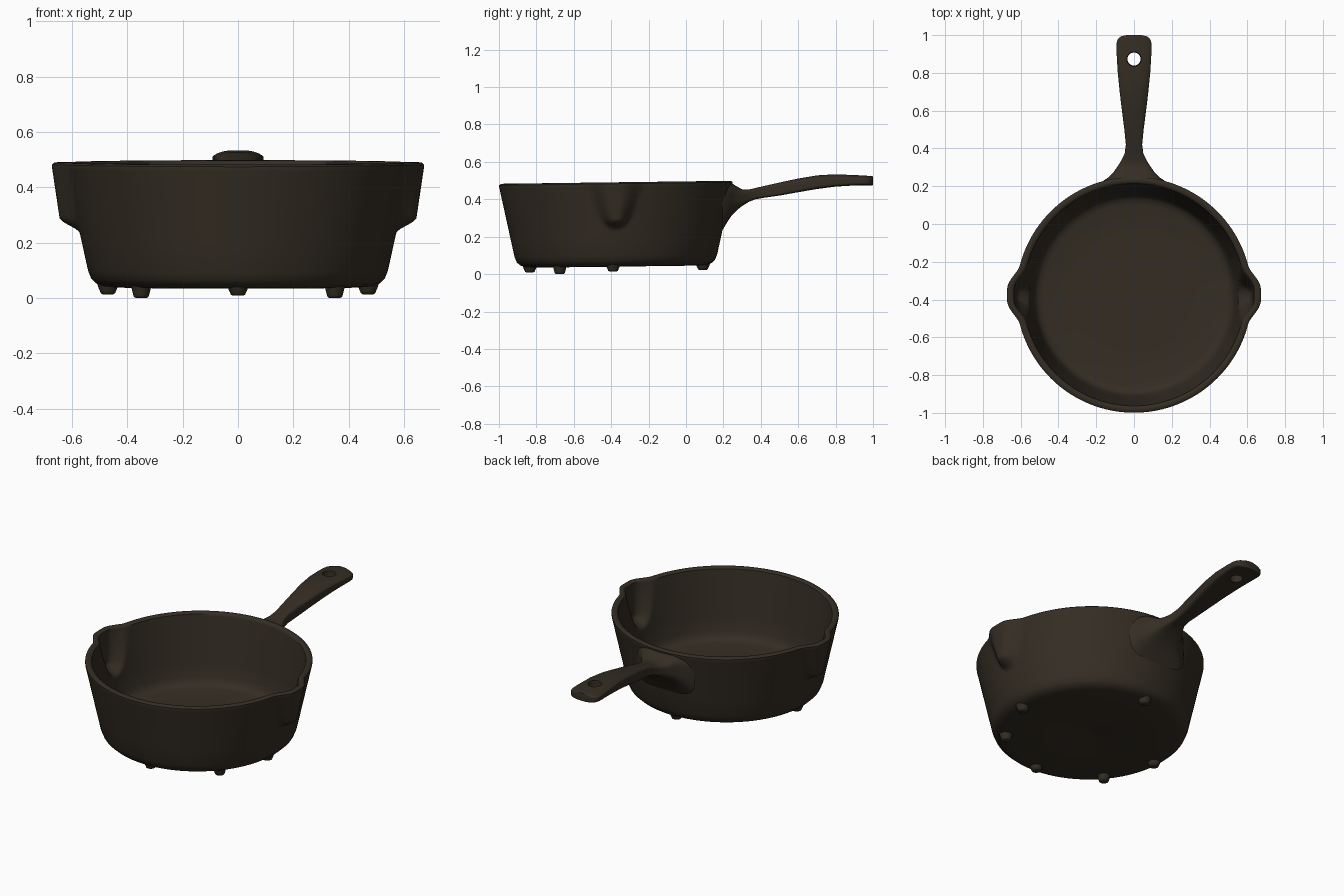
import bpy, bmesh, math
from mathutils import Vector, Matrix

old = bpy.data.objects.get("Cube")
if old:
    bpy.data.objects.remove(old, do_unlink=True)

CY = -0.375      # bowl centre along y
TILT = 0.013     # the pan leans forward slightly

iron = bpy.data.materials.new("dark seasoned iron")
iron.use_nodes = True
colour = (0.034, 0.026, 0.017, 1)
iron.diffuse_color = colour
bsdf = iron.node_tree.nodes["Principled BSDF"]
bsdf.inputs["Base Color"].default_value = colour
bsdf.inputs["Roughness"].default_value = 0.7


def finish(bm, name):
    bmesh.ops.recalc_face_normals(bm, faces=bm.faces)
    if bm.calc_volume(signed=True) < 0:
        bmesh.ops.reverse_faces(bm, faces=bm.faces)
    me = bpy.data.meshes.new(name)
    bm.to_mesh(me)
    bm.free()
    me.materials.append(iron)
    ob = bpy.data.objects.new(name, me)
    bpy.context.collection.objects.link(ob)
    return ob


def smooth(ob, angle=40):
    bpy.ops.object.select_all(action='DESELECT')
    ob.select_set(True)
    bpy.context.view_layer.objects.active = ob
    bpy.ops.object.shade_smooth_by_angle(angle=math.radians(angle))


def loft(bm, rings):
    """Skin closed rings and cap both ends."""
    for a, b in zip(rings, rings[1:]):
        n = len(a)
        for i in range(n):
            j = (i + 1) % n
            bm.faces.new((a[i], a[j], b[j], b[i]))
    bm.faces.new(rings[0])
    bm.faces.new(rings[-1])


def smoothstep(t):
    t = min(max(t, 0), 1)
    return t * t * (3 - 2 * t)


def spout(angle, z):
    """Outward bulge of the two side pouring spouts, with a round bottom."""
    t = (z - 0.235) / 0.245
    if t <= 0:
        return 0
    off = math.asin(abs(math.sin(angle))) * 0.61
    half = 0.155 * min(t, 1) ** 0.42
    depth = 0.048 + 0.07 * max(0.48 - z, 0)
    return depth * smoothstep((1 - off / half) * 1.25) * smoothstep(t * 4.4)


def steps(a, b, n):
    return [tuple(Vector(a).lerp(Vector(b), i / n)) for i in range(1, n)]


# Bowl: lathe with the spouts pushed out of the wall
outer = [(0.03, 0.05), (0.065, 0.04), (0.3, 0.04), (0.45, 0.04), (0.485, 0.043),
         (0.512, 0.053), (0.53, 0.07), (0.542, 0.1), (0.564, 0.2)]
lip = [(0.624, 0.474), (0.624, 0.483), (0.617, 0.489), (0.606, 0.491),
       (0.596, 0.489), (0.588, 0.482)]
inner = [(0.546, 0.2), (0.533, 0.13), (0.524, 0.105), (0.508, 0.088),
         (0.48, 0.08), (0.3, 0.078), (0.03, 0.078)]
profile = (outer + steps(outer[-1], lip[0], 28) + lip
           + steps(lip[-1], inner[0], 28) + inner)
SEG = 240
bm = bmesh.new()
rings = []
for r, z in profile:
    ring = []
    for i in range(SEG):
        a = 2 * math.pi * i / SEG
        rr = r + spout(a, z)
        x, y = rr * math.cos(a), rr * math.sin(a)
        ring.append(bm.verts.new((x, CY + y, z + TILT * y)))
    rings.append(ring)
loft(bm, rings)
smooth(finish(bm, "bowl"))

# Handle: lofted sections of y, half width, top z, bottom z
ROOT = 0.195
stations = [
    (ROOT, 0.195, 0.484, 0.235), (0.225, 0.168, 0.486, 0.285),
    (0.245, 0.138, 0.485, 0.315), (0.270, 0.112, 0.470, 0.340),
    (0.300, 0.090, 0.453, 0.364), (0.335, 0.068, 0.452, 0.386),
    (0.370, 0.050, 0.460, 0.400), (0.420, 0.043, 0.472, 0.409),
    (0.500, 0.051, 0.490, 0.420), (0.600, 0.064, 0.513, 0.438),
    (0.700, 0.076, 0.530, 0.455), (0.800, 0.086, 0.536, 0.468),
    (0.900, 0.092, 0.532, 0.474), (0.950, 0.093, 0.529, 0.475),
    (0.970, 0.090, 0.528, 0.475), (0.986, 0.080, 0.527, 0.475),
    (0.995, 0.064, 0.526, 0.475), (1.000, 0.040, 0.525, 0.476)]


def wall_y(x, z):
    """Back of the bowl, halfway through its wall."""
    r = 0.524 + (z - 0.1) * 0.215
    return CY + math.sqrt(r * r - x * x)


def soft(v, p):
    return math.copysign(abs(v) ** p, v)


bm = bmesh.new()
rings = []
for y, w, top, bottom in stations:
    ring = []
    grip = smoothstep((y - 0.22) / 0.2)      # 0 at the root, 1 along the grip
    power = 0.55 - 0.2 * grip
    crown = 0.014 * smoothstep((y - 0.45) / 0.2)
    for i in range(48):
        a = 2 * math.pi * (i + 0.5) / 48
        c, s = soft(math.cos(a), power), soft(math.sin(a), power)
        x = w * c
        z = (top + bottom) / 2 + s * (top - bottom) / 2
        z -= crown * c * c * max(s, 0)
        # the root follows the curve of the bowl
        ring.append(bm.verts.new((x, max(y, wall_y(x, z) + (y - ROOT) * 0.3), z)))
    rings.append(ring)
loft(bm, rings)
handle = finish(bm, "handle")

# Hanging hole through the handle
bm = bmesh.new()
bmesh.ops.create_cone(bm, cap_ends=True, segments=40, radius1=0.030, radius2=0.043,
                      depth=0.2, matrix=Matrix.Translation((0, 0.873, 0.5)))
cutter = finish(bm, "hole_cutter")
cutter.hide_render = True
cut = handle.modifiers.new("hole", 'BOOLEAN')
cut.operation = 'DIFFERENCE'
cut.solver = 'EXACT'
cut.object = cutter
bpy.context.view_layer.objects.active = handle
bpy.ops.object.modifier_apply(modifier="hole")
bpy.data.objects.remove(cutter, do_unlink=True)
smooth(handle, 40)

# Six small feet under the base: offset from the centre and bottom height
feet = {"back": (0, 0.465, 0.016), "front": (0, -0.46, 0.015),
        "left": (0.47, -0.015, 0.014), "right": (-0.47, -0.015, 0.014),
        "front_left": (0.35, -0.3, 0.004), "front_right": (-0.35, -0.3, 0.004)}
for name, (x, y, low) in feet.items():
    bm = bmesh.new()
    rings = []
    for r, z in [(0.04, 0.055), (0.034, 0.037), (0.029, low + 0.012),
                 (0.026, low + 0.004), (0.019, low)]:
        rings.append([bm.verts.new((x + r * math.cos(k * math.pi / 12),
                                    CY + y + r * math.sin(k * math.pi / 12),
                                    z + TILT * y)) for k in range(24)])
    loft(bm, rings)
    smooth(finish(bm, name + "_foot"), 50)
